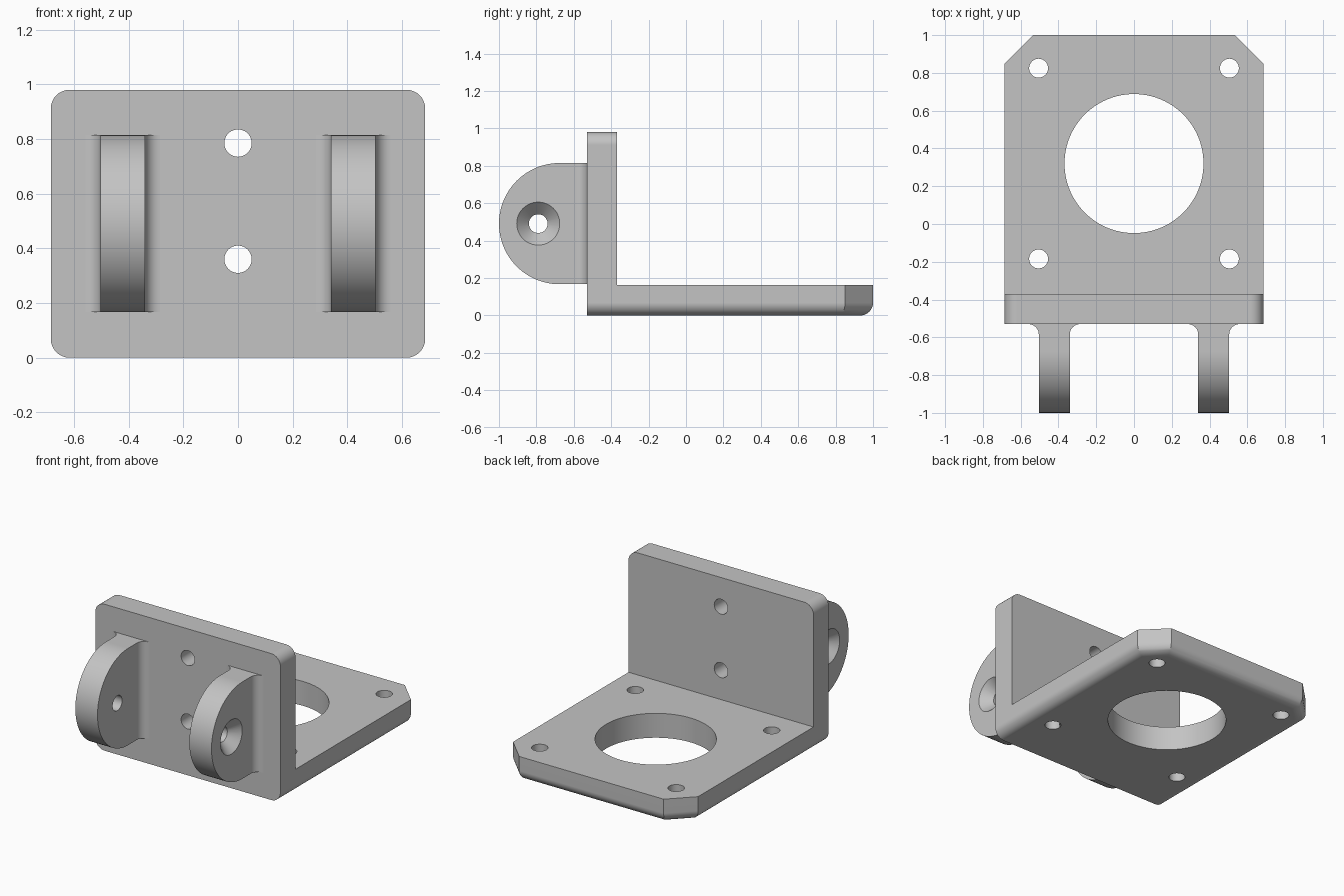
import bpy, bmesh, math
from mathutils import Matrix, Vector

if "Cube" in bpy.data.objects:
    bpy.data.objects.remove(bpy.data.objects["Cube"])

grey = bpy.data.materials.new("light grey metal")
grey.use_nodes = True
GREY = (0.55, 0.55, 0.55, 1)
grey.diffuse_color = GREY
grey.node_tree.nodes["Principled BSDF"].inputs["Base Color"].default_value = GREY


def make(name, bm):
    bmesh.ops.recalc_face_normals(bm, faces=bm.faces)
    mesh = bpy.data.meshes.new(name)
    bm.to_mesh(mesh)
    bm.free()
    mesh.materials.append(grey)
    obj = bpy.data.objects.new(name, mesh)
    bpy.context.collection.objects.link(obj)
    return obj


def prism(points, depth):
    """Extrude a closed 3D outline along a vector."""
    bm = bmesh.new()
    face = bm.faces.new([bm.verts.new(p) for p in points])
    new = bmesh.ops.extrude_face_region(bm, geom=[face])["geom"]
    verts = [v for v in new if isinstance(v, bmesh.types.BMVert)]
    bmesh.ops.translate(bm, vec=depth, verts=verts)
    return bm


def bevel(bm, rule, size, segments):
    edges = []
    for e in bm.edges:
        a, b = (v.co for v in e.verts)
        if rule((a + b) / 2, (b - a).normalized()):
            edges.append(e)
    bmesh.ops.bevel(bm, geom=edges, offset=size, offset_type='OFFSET',
                    segments=segments, profile=0.5, affect='EDGES')


def cut(obj, centre, axis, r1, r2, depth, segments=48):
    """Subtract a cylinder or cone whose r1 end points along -axis."""
    bm = bmesh.new()
    turn = Vector(axis).to_track_quat('Z', 'Y').to_matrix().to_4x4()
    bmesh.ops.create_cone(bm, cap_ends=True, segments=segments, radius1=r1,
                          radius2=r2, depth=depth,
                          matrix=Matrix.Translation(centre) @ turn)
    cutter = make("hole_cutter", bm)
    cutter.hide_render = True
    mod = obj.modifiers.new("hole", 'BOOLEAN')
    mod.operation = 'DIFFERENCE'
    mod.solver = 'EXACT'
    mod.object = cutter
    bpy.context.view_layer.objects.active = obj
    bpy.ops.object.modifier_apply(modifier=mod.name)
    bpy.data.objects.remove(cutter)


W, FRONT, WALL, TOP, FLOOR = 0.685, -0.53, -0.37, 0.98, 0.163
HOLE = 0.05

# Angle bracket: L profile, clipped back corners, rounded lower and upper edges
profile = [(FRONT, 0), (1, 0), (1, FLOOR), (WALL, FLOOR), (WALL, TOP), (FRONT, TOP)]
bm = prism([(-W, y, z) for y, z in profile], (2 * W, 0, 0))
bevel(bm, lambda c, d: c.y > 0.99 and abs(d.z) > 0.9, 0.15, 1)
bevel(bm, lambda c, d: (c.z < 0.001 and c.y > FRONT + 0.01)
      or (c.z > TOP - 0.01 and abs(d.y) > 0.9), 0.068, 8)
bracket = make("angle_bracket", bm)

# Bracket holes: large opening, four corner holes, two wall holes
cut(bracket, (0, 0.32, 0.08), (0, 0, 1), 0.368, 0.368, 0.5, 96)
for x in (-0.505, 0.505):
    for y in (-0.185, 0.825):
        cut(bracket, (x, y, 0.08), (0, 0, 1), HOLE, HOLE, 0.5)
for z in (0.36, 0.785):
    cut(bracket, (0, -0.45, z), (0, 1, 0), HOLE, HOLE, 0.5)

# Hinge lugs with countersunk pin holes and filleted roots
INNER, OUTER, MID, R, FILLET = 0.34, 0.504, 0.491, 0.324, 0.055
parts = [bracket]
for side, label in ((1, "left"), (-1, "right")):
    root_y = FRONT - FILLET
    outline = [(root_y, MID + R)]
    for i in range(49):
        a = math.pi / 2 + math.pi * i / 48
        outline.append((R - 1 + R * math.cos(a), MID + R * math.sin(a)))
    outline.append((root_y, MID - R))
    lug = make(label + "_lug", prism([(side * INNER, y, z) for y, z in outline],
                                     (side * (OUTER - INNER), 0, 0)))
    cut(lug, (side * 0.42, -0.79, MID), (1, 0, 0), HOLE, HOLE, 0.5)
    cut(lug, (side * (OUTER - 0.0325), -0.79, MID), (-side, 0, 0), 0.115, HOLE, 0.065)

    flare = []
    arc = [math.pi / 2 * i / 10 for i in range(11)]
    for a in arc:
        flare.append((OUTER + FILLET * (1 - math.cos(a)), root_y + FILLET * math.sin(a)))
    for a in reversed(arc):
        flare.append((INNER - FILLET * (1 - math.cos(a)), root_y + FILLET * math.sin(a)))
    root = make(label + "_lug_root", prism([(side * x, y, MID - R) for x, y in flare],
                                           (0, 0, 2 * R)))
    parts += [lug, root]

# Smooth curves, crisp edges
bpy.ops.object.select_all(action='DESELECT')
for obj in parts:
    obj.select_set(True)
bpy.context.view_layer.objects.active = bracket
bpy.ops.object.shade_smooth_by_angle(angle=math.radians(30))
for obj in parts:
    mod = obj.modifiers.new("flat_faces", 'WEIGHTED_NORMAL')
    mod.keep_sharp = True
